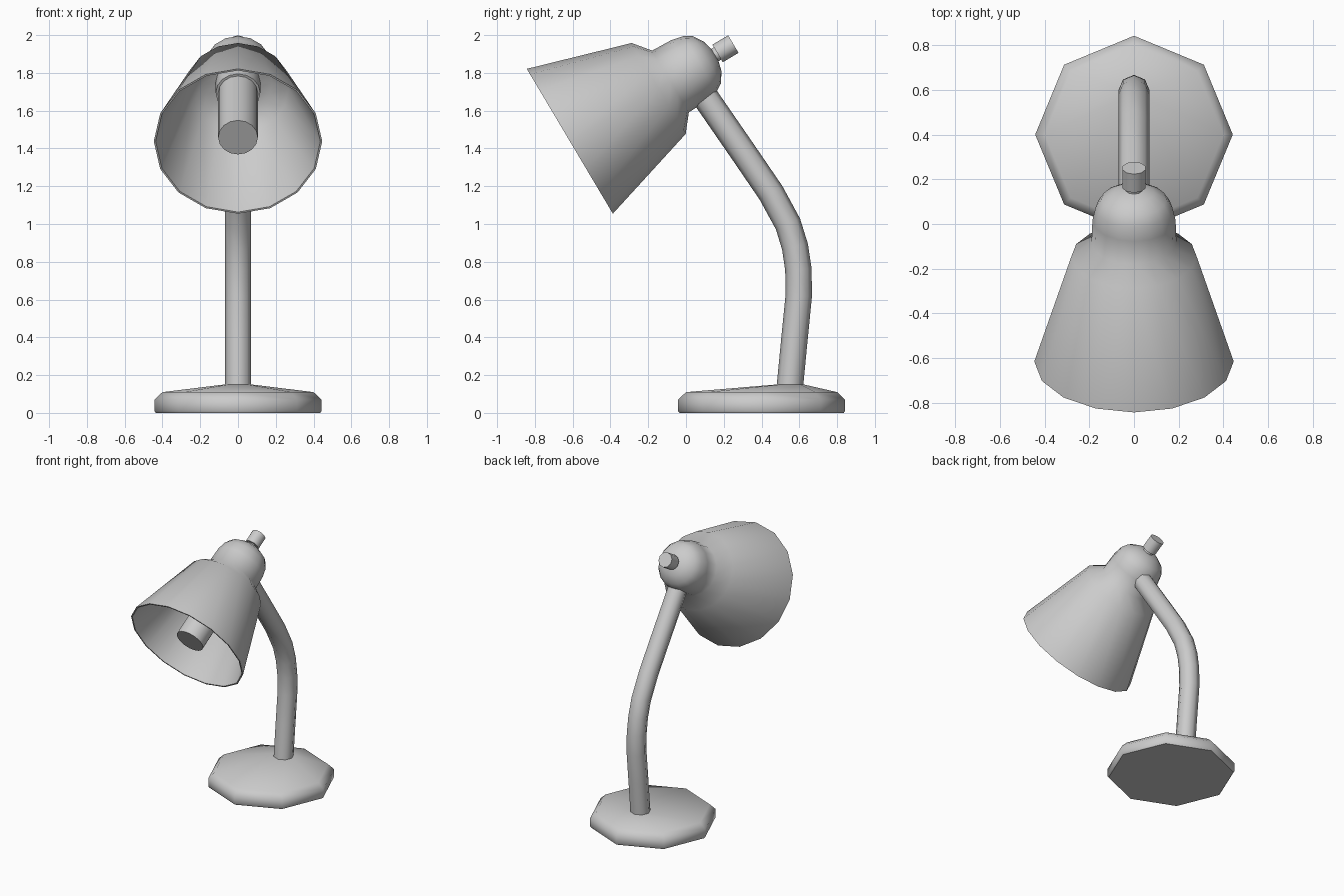
import bpy, bmesh, math
from mathutils import Vector

if "Cube" in bpy.data.objects:
    bpy.data.objects.remove(bpy.data.objects["Cube"])

X = Vector((1, 0, 0))


def loft(name, rings, sides, angle=52):
    """Join rings (centre, direction, radius) into a capped solid."""
    bm = bmesh.new()
    loops = []
    for c, d, r in rings:
        v = d.normalized().cross(X)
        loops.append([bm.verts.new(c + r * (math.sin(a) * X + math.cos(a) * v))
                      for a in (2 * math.pi * i / sides for i in range(sides))])
    for lo, hi in zip(loops, loops[1:]):
        for i in range(sides):
            j = (i + 1) % sides
            bm.faces.new((lo[i], lo[j], hi[j], hi[i]))
    bm.faces.new(loops[0])
    bm.faces.new(loops[-1])
    bmesh.ops.recalc_face_normals(bm, faces=bm.faces)
    me = bpy.data.meshes.new(name)
    bm.to_mesh(me)
    bm.free()
    me.shade_smooth()
    me.set_sharp_from_angle(angle=math.radians(angle))
    ob = bpy.data.objects.new(name, me)
    bpy.context.collection.objects.link(ob)
    return ob


# Weighted base, rising to the foot of the arm
up = Vector((0, 0, 1))
loft("base", [(Vector((0, y, z)), up, r) for y, z, r in
              [(.40, 0, .435), (.40, .01, .442), (.40, .07, .442),
               (.40, .11, .40), (.55, .15, .075)]], 8)

# Bent arm
path = [Vector((0, y, z)) for y, z in
        [(.548, .12), (.575, .40), (.597, .62), (.595, .76), (.577, .88),
         (.54, 1.0), (.45, 1.165), (.31, 1.37), (.11, 1.66), (.05, 1.745)]]
last = len(path) - 1
loft("arm", [(p, path[min(i + 1, last)] - path[max(i - 1, 0)], .07)
             for i, p in enumerate(path)], 8)

# Head parts all share one tilted axis, measured from the rim centre
mouth = Vector((0, -.615, 1.438))
axis = Vector((0, .86, .511)).normalized()


def head_part(name, profile, sides, angle=52):
    return loft(name, [(mouth + axis * t, axis, r) for t, r in profile], sides, angle)


# Shade: inner wall, rim, outer wall, neck and dome
head_part("shade", [(.61, .10), (.61, .18), (.54, .268), (0, .436), (0, .446),
                    (.547, .28), (.62, .19), (.735, .186), (.80, .172),
                    (.845, .145), (.88, .09), (.895, .03)], 16)
# Bulb and socket inside the shade
head_part("bulb", [(.04, .105), (.55, .105)], 16)
head_part("socket", [(.50, .118), (.63, .118)], 16)
# Switch on the back of the dome
head_part("switch_stem", [(.86, .038), (.93, .038)], 10)
head_part("switch_knob", [(.91, .054), (1.007, .054)], 10)
